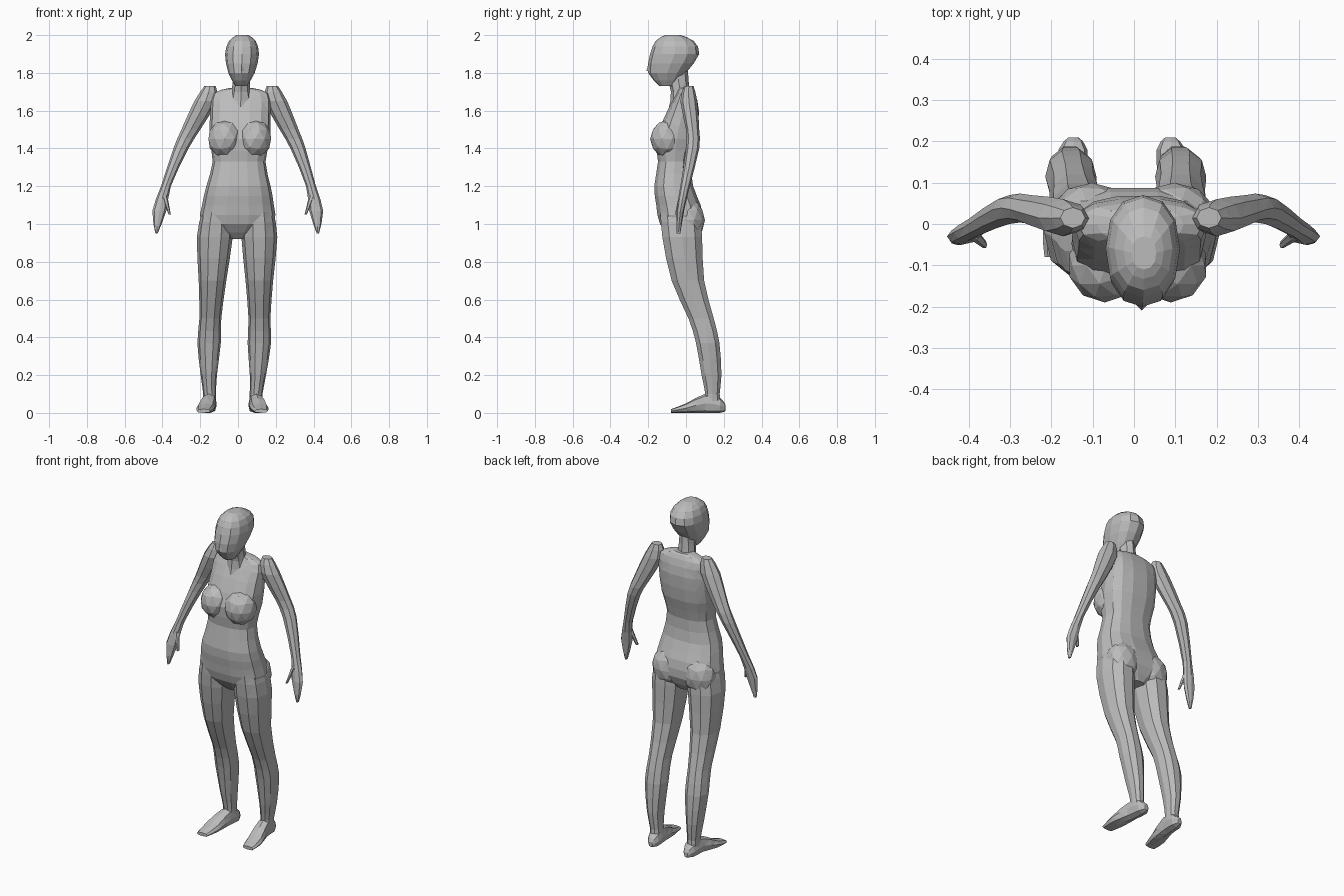
import bpy
import bmesh
import math
from mathutils import Matrix, Vector

cube = bpy.data.objects.get("Cube")
if cube:
    bpy.data.objects.remove(cube, do_unlink=True)

grey = bpy.data.materials.new("body grey")
grey.use_nodes = True
tone = (.5, .5, .5, 1)
grey.diffuse_color = tone
grey.node_tree.nodes["Principled BSDF"].inputs["Base Color"].default_value = tone


def midline(height):
    """The stance leans a little sideways, so the centre line drifts with height."""
    return .027 * height - .03


def finish(name, bm, side):
    """Place the part on its side of the centre line as a faceted object."""
    for vert in bm.verts:
        vert.co.x = vert.co.x * side + midline(vert.co.z)
    bmesh.ops.triangulate(bm, faces=bm.faces[:])
    bmesh.ops.recalc_face_normals(bm, faces=bm.faces[:])
    mesh = bpy.data.meshes.new(name)
    bm.to_mesh(mesh)
    bm.free()
    mesh.materials.append(grey)
    obj = bpy.data.objects.new(name, mesh)
    bpy.context.collection.objects.link(obj)


def section(at, half, low, high, x=0):
    """Oval slice: station, half width, the two depth limits and sideways centre."""
    return Vector((at, half, low, high, x))


def add_midway(keys):
    """Put one smoothly curved slice between each pair of key slices."""
    result = [keys[0]]
    for i in range(len(keys) - 1):
        before, start, end = keys[max(i - 1, 0)], keys[i], keys[i + 1]
        after = keys[min(i + 2, len(keys) - 1)]
        result += [(start + end) * .5 + (start + end - before - after) / 16, end]
    return result


def rounded(value, power):
    return math.copysign(abs(value) ** power, value)


def loft(name, keys, sides, power=1, side=1, lengthwise=False):
    """Skin a row of slices, stacked upward or laid from heel to toe."""
    bm = bmesh.new()
    loops = []
    for at, half, low, high, x in add_midway(keys):
        loop = []
        for i in range(sides):
            angle = math.tau * i / sides
            across = x + half * rounded(math.cos(angle), power)
            depth = (low + high) / 2 + (high - low) / 2 * rounded(math.sin(angle), power)
            place = (across, at, depth) if lengthwise else (across, depth, at)
            loop.append(bm.verts.new(place))
        loops.append(loop)
    for lower, upper in zip(loops, loops[1:]):
        for i in range(sides):
            j = (i + 1) % sides
            bm.faces.new((lower[i], lower[j], upper[j], upper[i]))
    bm.faces.new(loops[0])
    bm.faces.new(loops[-1])
    finish(name, bm, side)


def blob(name, centre, radii, side):
    """Faceted rounded mass."""
    bm = bmesh.new()
    bmesh.ops.create_icosphere(bm, subdivisions=2, radius=1)
    bm.transform(Matrix.Translation(centre) @ Matrix.Diagonal((*radii, 1)))
    finish(name, bm, side)


# Trunk from crotch to shoulders
loft("torso", [
    section(at=.92, half=.05, low=-.07, high=.05),
    section(at=1, half=.19, low=-.14, high=.09),
    section(at=1.1, half=.19, low=-.16, high=.08),
    section(at=1.2, half=.17, low=-.17, high=.04),
    section(at=1.33, half=.14, low=-.15, high=.03),
    section(at=1.45, half=.16, low=-.16, high=.06),
    section(at=1.6, half=.16, low=-.1, high=.07),
    section(at=1.69, half=.15, low=-.05, high=.05),
    section(at=1.72, half=.06, low=-.04, high=.03),
], sides=14, power=.8)

# Neck and head
loft("neck", [
    section(at=1.62, half=.07, low=-.09, high=.05),
    section(at=1.7, half=.05, low=-.08, high=.02),
    section(at=1.82, half=.04, low=-.11, high=.01),
], sides=8)
loft("head", [
    section(at=1.73, half=.03, low=-.14, high=-.06),
    section(at=1.8, half=.07, low=-.2, high=0),
    section(at=1.9, half=.09, low=-.19, high=.07),
    section(at=1.97, half=.07, low=-.16, high=.04),
    section(at=2, half=.03, low=-.11, high=-.03),
], sides=12, power=.9)
loft("nose", [
    section(at=1.81, half=.02, low=-.21, high=-.17),
    section(at=1.88, half=.01, low=-.19, high=-.17),
], sides=4)

for label, side in (("left", 1), ("right", -1)):
    # Chest and seat masses
    blob(label + "_breast", Vector((.08, -.1, 1.45)), (.09, .09, .1), side)
    blob(label + "_buttock", Vector((.1, .02, 1.02)), (.1, .08, .11), side)

    # Arm from shoulder to fingertips
    loft(label + "_arm", [
        section(at=1.73, half=.03, low=-.01, high=.04, x=.165),
        section(at=1.65, half=.06, low=-.03, high=.06, x=.186),
        section(at=1.5, half=.05, low=0, high=.07, x=.26),
        section(at=1.4, half=.04, low=0, high=.07, x=.31),
        section(at=1.2, half=.026, low=-.03, high=.02, x=.384),
        section(at=1.07, half=.037, low=-.05, high=-.01, x=.415),
        section(at=.95, half=.006, low=-.05, high=-.03, x=.427),
    ], sides=8, side=side)
    loft(label + "_thumb", [
        section(at=1.15, half=.015, low=-.04, high=-.01, x=.39),
        section(at=1.05, half=.006, low=-.06, high=-.04, x=.36),
    ], sides=6, side=side)

    # Leg from hip to ankle
    loft(label + "_leg", [
        section(at=1.06, half=.08, low=-.14, high=.08, x=.11),
        section(at=.93, half=.095, low=-.13, high=.09, x=.118),
        section(at=.7, half=.073, low=-.08, high=.1, x=.124),
        section(at=.5, half=.058, low=.01, high=.15, x=.13),
        section(at=.37, half=.062, low=.05, high=.18, x=.133),
        section(at=.2, half=.043, low=.08, high=.19, x=.13),
        section(at=.1, half=.034, low=.1, high=.18, x=.123),
        section(at=.04, half=.035, low=.09, high=.19, x=.122),
    ], sides=10, power=.9, side=side)

    # Foot from heel to toes
    loft(label + "_foot", [
        section(at=.21, half=.012, low=.01, high=.04, x=.117),
        section(at=.18, half=.035, low=0, high=.08, x=.119),
        section(at=.1, half=.038, low=0, high=.1, x=.125),
        section(at=0, half=.048, low=0, high=.05, x=.143),
        section(at=-.08, half=.035, low=0, high=.02, x=.152),
    ], sides=8, power=.75, side=side, lengthwise=True)
